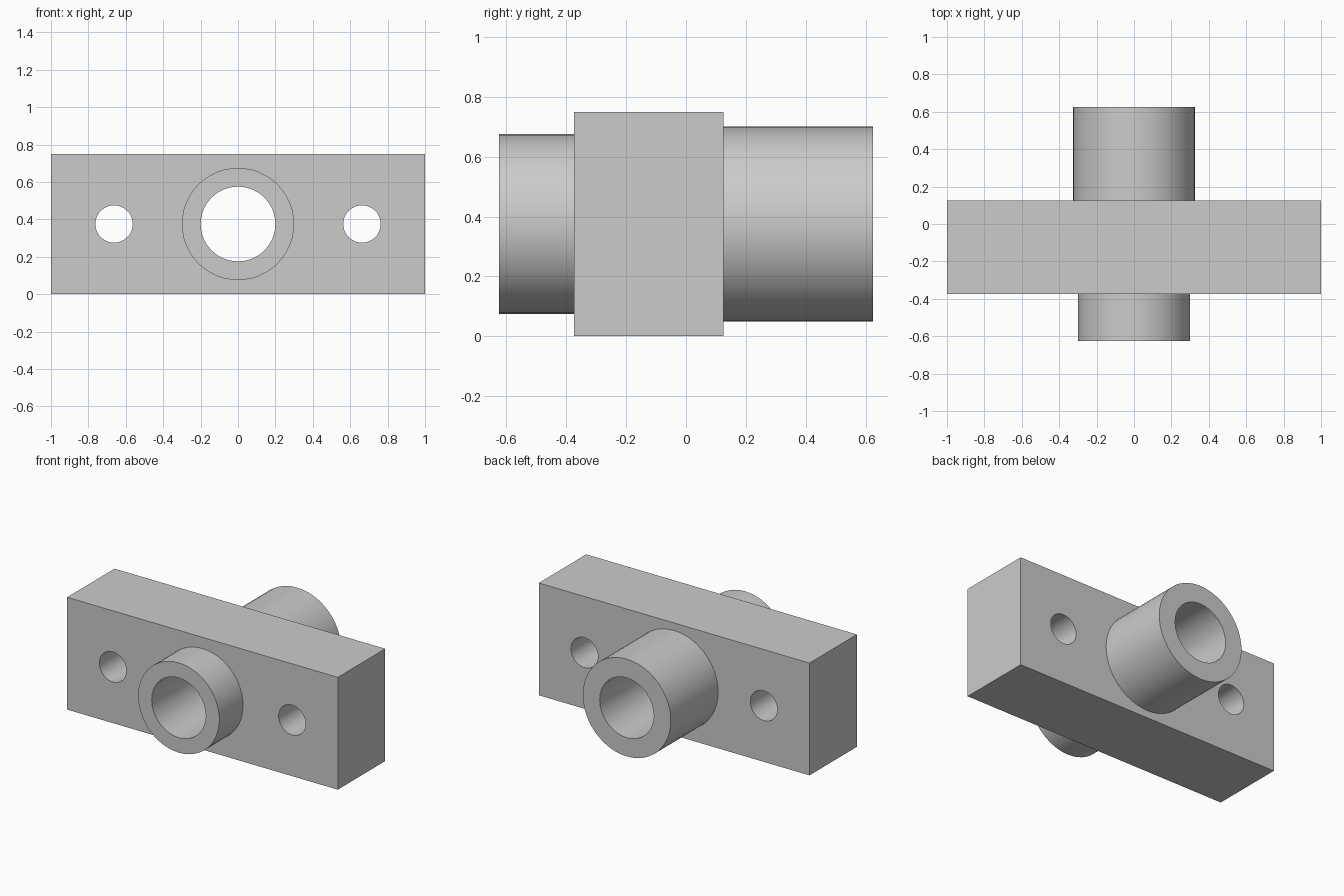
import bpy
import math

if "Cube" in bpy.data.objects:
    bpy.data.objects.remove(bpy.data.objects["Cube"], do_unlink=True)

AXIS_Z = 0.375          # height of the bore axis
FRONT, BACK = -0.375, 0.125   # plate faces
END = 0.625             # collar ends

grey = bpy.data.materials.new("machined_grey")
grey.use_nodes = True
colour = (0.6, 0.6, 0.6, 1)
grey.diffuse_color = colour
grey.node_tree.nodes["Principled BSDF"].inputs["Base Color"].default_value = colour


def cylinder(name, radius, y0, y1, x=0, sides=48):
    """Cylinder lying along y."""
    bpy.ops.mesh.primitive_cylinder_add(
        vertices=sides, radius=radius, depth=y1 - y0,
        location=(x, (y0 + y1) / 2, AXIS_Z), rotation=(math.pi / 2, 0, 0))
    obj = bpy.context.object
    obj.name = name
    obj.data.materials.append(grey)
    return obj


def combine(body, tool, operation):
    """Apply a boolean, then discard the tool."""
    mod = body.modifiers.new(tool.name, "BOOLEAN")
    mod.operation = operation
    mod.solver = "EXACT"
    mod.object = tool
    bpy.context.view_layer.objects.active = body
    bpy.ops.object.modifier_apply(modifier=mod.name)
    bpy.data.objects.remove(tool, do_unlink=True)


# Rectangular mounting block
bpy.ops.mesh.primitive_cube_add(size=1, location=(0, (FRONT + BACK) / 2, AXIS_Z))
block = bpy.context.object
block.name = "mounting_block"
block.scale = (2, BACK - FRONT, 2 * AXIS_Z)
bpy.ops.object.transform_apply(location=False, rotation=False, scale=True)
block.data.materials.append(grey)

# Short front collar and wider, longer rear collar
combine(block, cylinder("front_collar", 0.3, -END, FRONT + 0.1), "UNION")
combine(block, cylinder("rear_collar", 0.325, BACK - 0.1, END), "UNION")

# Through bore and the two bolt holes
combine(block, cylinder("bore", 0.2, -1, 1, sides=32), "DIFFERENCE")
for x in (-0.6625, 0.6625):
    combine(block, cylinder("bolt_hole", 0.1, -1, 1, x, sides=32), "DIFFERENCE")

# Smooth round walls, crisp rims
bpy.ops.object.select_all(action="DESELECT")
block.select_set(True)
bpy.context.view_layer.objects.active = block
bpy.ops.object.shade_smooth_by_angle(angle=math.radians(30))
